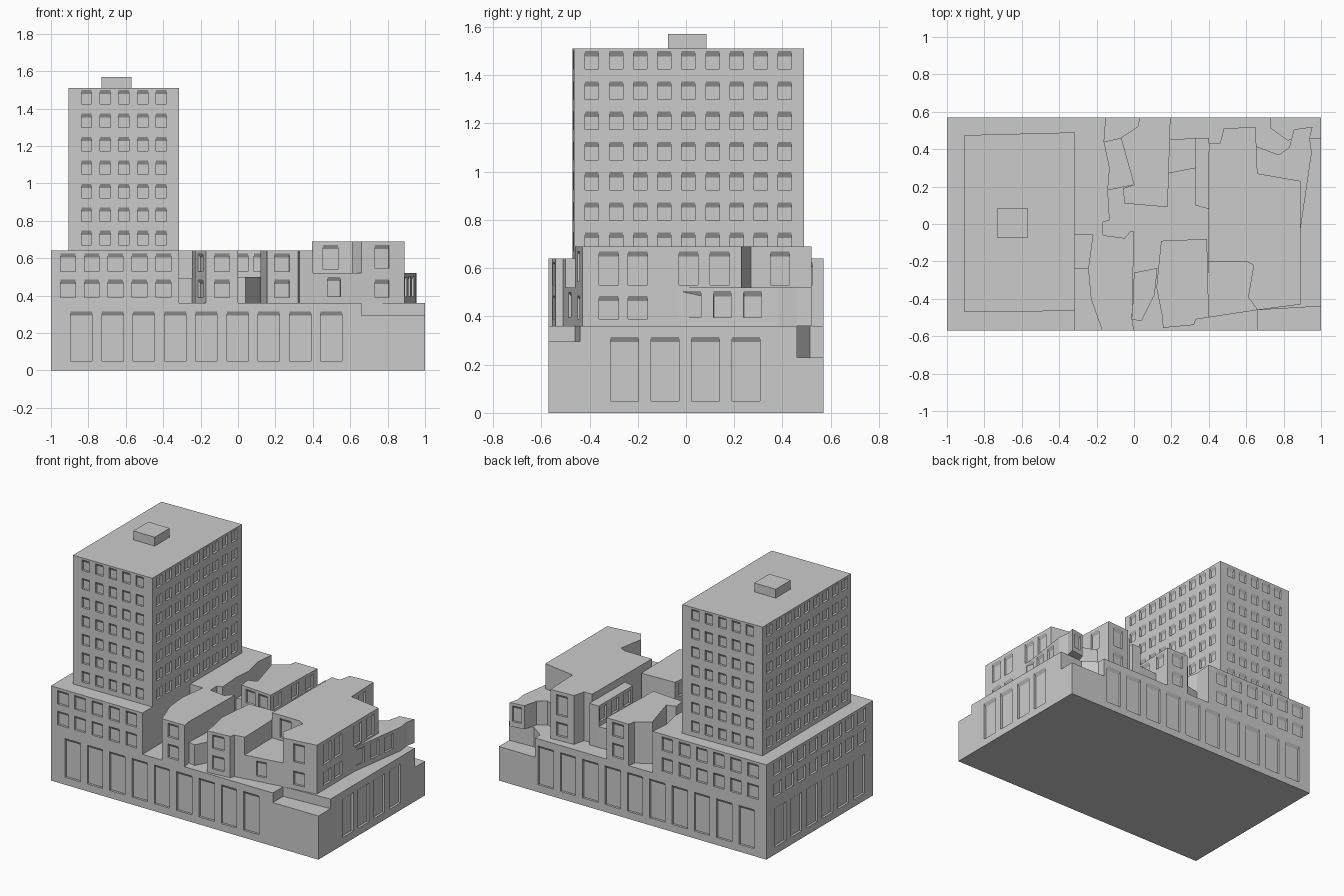
import bpy
import bmesh
from mathutils import Vector

default_cube = bpy.data.objects.get("Cube")
if default_cube:
    bpy.data.objects.remove(default_cube, do_unlink=True)

# Single plain material
grey = bpy.data.materials.new("plain grey")
grey.use_nodes = True
colour = (0.6, 0.6, 0.6, 1)
grey.diffuse_color = colour
grey.node_tree.nodes["Principled BSDF"].inputs["Base Color"].default_value = colour


def make_object(name, bm):
    bmesh.ops.recalc_face_normals(bm, faces=bm.faces)
    mesh = bpy.data.meshes.new(name)
    bm.to_mesh(mesh)
    bm.free()
    mesh.materials.append(grey)
    obj = bpy.data.objects.new(name, mesh)
    bpy.context.collection.objects.link(obj)
    return obj


def prism(name, outline, bottom, top):
    """Upright block over a counter-clockwise plan outline."""
    bm = bmesh.new()
    face = bm.faces.new([bm.verts.new((x, y, bottom)) for x, y in outline])
    extruded = bmesh.ops.extrude_face_region(bm, geom=[face])["geom"]
    risen = [v for v in extruded if isinstance(v, bmesh.types.BMVert)]
    bmesh.ops.translate(bm, verts=risen, vec=(0, 0, top - bottom))
    return make_object(name, bm)


def rectangle(left, front, right, back):
    return [(left, front), (right, front), (right, back), (left, back)]


def row(start, step, count):
    return [start + step * i for i in range(count)]


def window_cutter(bm, start, end, along, width, sill, head, depth=.015, slope=.022):
    """Recess with a sloping head, set into the wall from start to end."""
    start, end = Vector((*start, 0)), Vector((*end, 0))
    direction = (end - start).normalized()
    outward = Vector((direction.y, -direction.x, 0))
    section = [(depth, sill), (-depth, sill), (-depth, head - slope),
               (0, head), (depth, head)]
    rings = []
    for side in (-width / 2, width / 2):
        base = start + direction * (along + side)
        rings.append([bm.verts.new(base + outward * out + Vector((0, 0, z)))
                      for out, z in section])
    near, far = rings
    bm.faces.new(near)
    bm.faces.new(far[::-1])
    for i in range(len(section)):
        j = (i + 1) % len(section)
        bm.faces.new((near[j], near[i], far[i], far[j]))


def cut_windows(obj, walls):
    """Each wall: start, end, distances along it, width, list of (sill, head)."""
    bm = bmesh.new()
    for start, end, distances, width, levels in walls:
        for along in distances:
            for sill, head in levels:
                window_cutter(bm, start, end, along, width, sill, head)
    cutter = make_object(obj.name + "_window_cutter", bm)
    cutter.hide_render = True
    cutter.hide_set(True)
    cutter.display_type = 'WIRE'
    cut = obj.modifiers.new("windows", 'BOOLEAN')
    cut.operation = 'DIFFERENCE'
    cut.solver = 'EXACT'
    cut.object = cutter
    # Apply the cut, then drop the helper
    graph = bpy.context.evaluated_depsgraph_get()
    mesh = bpy.data.meshes.new_from_object(obj.evaluated_get(graph))
    obj.modifiers.clear()
    obj.data = mesh
    bpy.data.objects.remove(cutter, do_unlink=True)


ground, deck, roof = 0, .36, .64
low_roof, high_roof = .52, .69
lower, upper = (.39, .485), (.53, .625)
both = [lower, upper]
tall = (.53, .67)

# Podium with two lower corner blocks
podium = prism("podium", [
    (-1, -.57), (.66, -.57), (.66, -.46), (1, -.44), (1, .46), (.82, .45),
    (.73, .515), (.73, .57), (-1, .57)], ground, deck)
shop = [(.05, .315)]
cut_windows(podium, [
    ((-1, -.57), (1, -.57), row(.163, .167, 9), .115, shop),
    ((1, -.57), (1, .57), row(.315, .168, 4), .115, shop),
    ((1, .57), (-1, .57), row(.35, .167, 10), .115, shop),
    ((-1, .57), (-1, -.57), row(.15, .168, 6), .115, shop)])
prism("front_corner_block", [
    (.66, -.57), (1, -.57), (1, -.44), (.66, -.46)], ground, .295)
prism("back_corner_block", [
    (.73, .57), (.73, .515), (.82, .45), (1, .46), (1, .57)], ground, .23)

# Two-storey wing under the tower, with its irregular courtyard arm
wing = prism("tower_wing", [
    (-1, -.57), (-.315, -.57), (-.315, -.06), (-.22, -.06), (-.245, -.24),
    (-.23, -.4), (-.17, -.57), (0, -.57), (-.01, -.51), (0, -.04),
    (-.02, -.04), (-.05, -.075), (-.165, -.06), (-.165, .01), (-.13, .02),
    (-.14, .18), (-.13, .3), (-.16, .44), (-.15, .57), (-1, .57)], deck, roof)
cut_windows(wing, [
    ((-1, -.57), (0, -.57), row(.09, .128, 5) + [.915], .08, both),
    ((-.15, .57), (-1, .57), row(.11, .128, 6), .08, both),
    ((-1, .57), (-1, -.57), row(.12, .128, 8), .08, both),
    ((-.23, -.4), (-.17, -.57), [.09], .08, both)])

# Tower and rooftop box
tower = prism("tower", [
    (-.905, -.47), (-.315, -.465), (-.315, .49), (-.905, .475)], roof, 1.51)
floors = [(z, z + .075) for z in row(.672, .1255, 7)]
cut_windows(tower, [
    ((-.905, -.47), (-.315, -.465), row(.095, .1, 5), .056, floors),
    ((-.315, -.465), (-.315, .49), row(.075, .1, 9), .056, floors),
    ((-.315, .49), (-.905, .475), row(.095, .1, 5), .056, floors),
    ((-.905, .475), (-.905, -.47), row(.075, .1, 9), .056, floors)])
prism("rooftop_box", rectangle(-.73, -.075, -.57, .085), 1.51, 1.57)

# Low links between the buildings
prism("left_link", [
    (-.32, -.24), (-.24, -.24), (-.21, -.06), (-.32, -.06)], deck, .495)
prism("centre_link", [
    (-.01, -.51), (.04, -.52), (.11, -.38), (.125, -.235), (0, -.26)], deck, .5)
prism("back_link", [
    (-.14, .18), (0, .21), (-.07, .46), (-.16, .44)], deck, .5)
prism("back_right_link", [
    (.18, .27), (.335, .3), (.335, .46), (.18, .45)], deck, .5)

# Front middle building
front_building = prism("front_building", [
    (.155, -.555), (.32, -.54), (.33, -.51), (.4, -.5), (.39, -.08),
    (.145, -.09), (.12, -.34), (.15, -.49)], deck, roof)
cut_windows(front_building, [
    ((.155, -.555), (.32, -.54), [.08], .08, both),
    ((.145, -.09), (.12, -.34), [.07, .18], .07, [upper])])

# Back middle building
back_building = prism("back_building", [
    (.18, .09), (.195, .57), (.03, .57), (.02, .52), (-.07, .46),
    (0, .21), (-.06, .19), (-.05, .11)], deck, roof)
cut_windows(back_building, [
    ((.195, .57), (.03, .57), [.085], .08, both),
    ((-.05, .11), (.18, .09), [.07, .17], .07, both),
    ((.18, .09), (.195, .57), [.07, .25, .4], .07, [upper])])

# Narrow strip beside the large building
side_strip = prism("side_strip", [
    (.33, .1), (.4, .08), (.4, .46), (.33, .46)], deck, roof)
cut_windows(side_strip, [
    ((.33, .46), (.33, .1), row(.05, .128, 3), .07, [upper])])

# Large right building with lower front and corner extensions
right_building = prism("right_building", [
    (.395, -.2), (.6, -.2), (.64, -.22), (.61, -.39), (.66, -.46),
    (.89, -.43), (.89, .23), (.66, .27), (.65, .52), (.48, .51),
    (.46, .43), (.4, .43)], deck, high_roof)
cut_windows(right_building, [
    ((.395, -.2), (.6, -.2), [.1], .08, [(.54, .67)]),
    ((.66, -.46), (.89, -.43), [.11], .075, [lower, (.545, .67)]),
    ((.89, -.43), (.89, .23), [.11, .23, .44, .57], .08, [tall]),
    ((.89, -.43), (.89, .23), [.11, .23], .08, [lower]),
    ((.66, .27), (.65, .52), [.12], .08, [tall]),
    ((.65, .52), (.48, .51), [.085], .08, [lower, tall])])

front_extension = prism("front_extension", [
    (.395, -.5), (.66, -.46), (.61, -.39), (.64, -.22), (.6, -.18),
    (.395, -.18)], deck, low_roof)
cut_windows(front_extension, [
    ((.395, -.5), (.66, -.46), [.12], .07, [(.395, .5)])])

corner_extension = prism("corner_extension", [
    (.6, 0), (.89, -.03), (.95, .38), (.94, .46), (.955, .52), (.855, .505),
    (.83, .41), (.775, .37), (.64, .42)], deck, low_roof)
cut_windows(corner_extension, [
    ((.89, -.03), (.95, .38), row(.055, .127, 3), .075, [(.395, .505)]),
    ((.955, .52), (.855, .505), [.05], .06, [(.395, .505)])])
